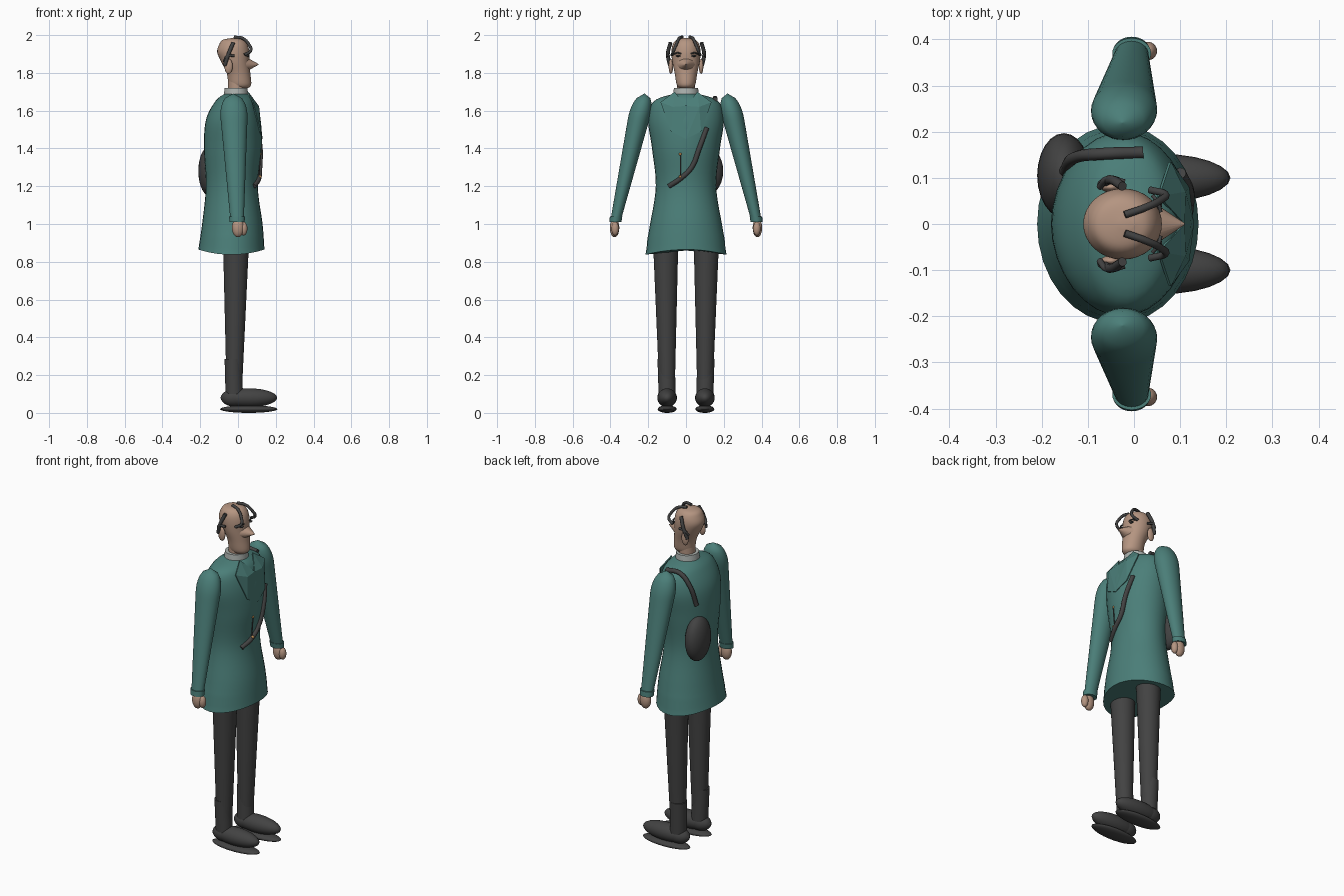
import bpy, bmesh, math
from mathutils import Matrix, Vector

cube = bpy.data.objects.get("Cube")
if cube:
    bpy.data.objects.remove(cube, do_unlink=True)


def material(name, *rgb):
    mat = bpy.data.materials.new(name)
    mat.use_nodes = True
    mat.diffuse_color = (*rgb, 1)
    shader = next(n for n in mat.node_tree.nodes if n.type == "BSDF_PRINCIPLED")
    shader.inputs["Base Color"].default_value = (*rgb, 1)
    return mat


teal = material("teal cloth", .07, .21, .19)
skin = material("skin", .46, .3, .22)
charcoal = material("charcoal", .055, .055, .055)
shirt_grey = material("shirt grey", .42, .45, .43)
brass = material("brass", .5, .25, .08)


def finish(name, bm, mat, mirror=False, smooth=True):
    bmesh.ops.recalc_face_normals(bm, faces=bm.faces)
    mesh = bpy.data.meshes.new(name)
    bm.to_mesh(mesh)
    bm.free()
    mesh.materials.append(mat)
    obj = bpy.data.objects.new(name, mesh)
    bpy.context.collection.objects.link(obj)
    if smooth:
        mesh.shade_smooth()
        mesh.set_sharp_from_angle(angle=math.radians(50))
    if mirror:
        modifier = obj.modifiers.new("mirror", "MIRROR")
        modifier.use_axis = (False, True, False)
        modifier.use_mirror_merge = False
    return obj


def skin_rings(name, rings, mat, mirror=False, rule=None, sides=32):
    """Join horizontal ellipses, each a centre with its depth and width radii."""
    bm = bmesh.new()
    loops = []
    for centre, depth, width in rings:
        angles = [math.tau * i / sides for i in range(sides)]
        loops.append([bm.verts.new(centre + Vector((depth * math.cos(a), width * math.sin(a), 0)))
                      for a in angles])
    for low, high in zip(loops, loops[1:]):
        for i in range(sides):
            bm.faces.new((low[i - 1], low[i], high[i], high[i - 1]))
    bm.faces.new(loops[0])
    bm.faces.new(loops[-1])
    if rule:
        for vert in bm.verts:
            rule(vert.co)
    return finish(name, bm, mat, mirror)


def torso(name, profile, mat, rule=None, steps=6):
    """Smoothly blend a symmetrical profile of (back, front, half width, height)."""
    keys = [Vector(p) for p in profile]
    keys = [keys[0], *keys, keys[-1]]
    blended = []
    for a, b, c, d in zip(keys, keys[1:], keys[2:], keys[3:]):
        for i in range(steps):
            t = i / steps
            blended.append(b + (c - a) * t / 2 + (a - b * 2.5 + c * 2 - d / 2) * t * t
                           + (b * 3 - a - c * 3 + d) / 2 * t ** 3)
    blended.append(keys[-1])
    rings = [(Vector(((back + front) / 2, 0, z)), (front - back) / 2, width)
             for back, front, width, z in blended]
    return skin_rings(name, rings, mat, rule=rule)


def limb(name, bottom, top, low_size, high_size, mat, mirror=True, domed=False, steps=28):
    """A straight taper between two points, optionally with a rounded top."""
    rings = []
    for i in range(steps + 1):
        t = i / steps
        size = Vector(low_size).lerp(Vector(high_size), t)
        if domed:
            size *= max(.02, math.sqrt(1 - max(0, t * 5 - 4) ** 2))
        rings.append((Vector(bottom).lerp(Vector(top), t), size.x, size.y))
    return skin_rings(name, rings, mat, mirror)


def ball(name, place, size, mat, mirror=False):
    bm = bmesh.new()
    matrix = Matrix.Translation(place) @ Matrix.Diagonal((*size, 1))
    bmesh.ops.create_uvsphere(bm, u_segments=24, v_segments=14, radius=1, matrix=matrix)
    return finish(name, bm, mat, mirror)


def tube(name, points, radius, mat=charcoal, paired=False):
    for prefix, side in (("left_", 1), ("right_", -1)) if paired else (("", 1),):
        curve = bpy.data.curves.new(prefix + name, "CURVE")
        curve.dimensions = "3D"
        curve.bevel_depth = radius
        curve.bevel_resolution = 3
        curve.use_fill_caps = True
        curve.materials.append(mat)
        spline = curve.splines.new("BEZIER")
        spline.bezier_points.add(len(points) - 1)
        for knot, (x, y, z) in zip(spline.bezier_points, points):
            knot.co = (x, y * side, z)
            knot.handle_left_type = knot.handle_right_type = "AUTO"
        bpy.context.collection.objects.link(bpy.data.objects.new(prefix + name, curve))


# Long coat, its hem dropping toward the sides
def drop_hem(co):
    if co.z < .9:
        co.z -= .6 * co.y ** 2


torso("coat", [(-.21, .14, .215, .865), (-.19, .13, .19, 1), (-.17, .105, .16, 1.2),
               (-.18, .125, .18, 1.4), (-.17, .12, .2, 1.55), (-.12, .09, .17, 1.65),
               (-.07, .05, .06, 1.69)], teal, drop_hem)

# Sleeves, cuffs and hands
limb("sleeve", (-.005, .37, 1.03), (-.025, .22, 1.69), (.036, .028), (.08, .065), teal,
     domed=True)
limb("cuff", (-.005, .374, 1.01), (-.005, .37, 1.04), (.04, .032), (.042, .033), teal)
ball("hand", (0, .378, .98), (.032, .025, .05), skin, True)
ball("thumb", (.03, .375, .975), (.02, .02, .036), skin, True)

# Trousers, ankle covers, shoes and soles
limb("trouser_leg", (-.02, .1, .1), (-.01, .108, .94), (.04, .04), (.07, .068), charcoal)
limb("ankle_cover", (-.02, .1, .1), (-.025, .105, .285), (.046, .045), (.046, .046), charcoal)
ball("shoe", (.057, .1, .08), (.15, .052, .05), charcoal, True)
ball("heel", (-.02, .1, .08), (.07, .046, .046), charcoal, True)
ball("sole", (.057, .1, .02), (.152, .05, .02), charcoal, True)

# Shirt collar
limb("shirt_collar", (-.012, 0, 1.62), (-.01, 0, 1.72), (.073, .075), (.06, .064), shirt_grey,
     mirror=False)

# Pointed lapels standing off the chest
bm = bmesh.new()
hub = bm.verts.new((.112, .07, 1.62))
rim = [bm.verts.new(p) for p in ((.055, .06, 1.7), (.08, .135, 1.645), (.12, .08, 1.49),
                                 (.13, 0, 1.45), (.11, 0, 1.625))]
for i, vert in enumerate(rim):
    bm.faces.new((hub, rim[i - 1], vert))
lapel = finish("lapel", bm, teal, True, smooth=False)
lapel.modifiers.new("thickness", "SOLIDIFY").thickness = .006

# Neck, head, nose and ears
limb("neck", (-.006, 0, 1.66), (-.006, 0, 1.8), (.047, .046), (.047, .048), skin, mirror=False)
torso("head", [(-.03, .055, .035, 1.72), (-.05, .07, .05, 1.74), (-.06, .065, .06, 1.8),
               (-.09, .06, .073, 1.86), (-.11, .06, .077, 1.91), (-.1, .05, .07, 1.95),
               (-.08, .03, .05, 1.975), (-.03, 0, .01, 1.985)], skin)
bm = bmesh.new()
shape = (Matrix.Translation((.066, 0, 1.845)) @ Matrix.Diagonal((.086, .06, .05, 1))
         @ Matrix.Rotation(math.pi / 2, 4, "Y"))
bmesh.ops.create_cone(bm, cap_ends=True, segments=24, radius1=1, radius2=.04, depth=1,
                      matrix=shape)
finish("nose", bm, skin)
ball("ear", (-.05, .08, 1.835), (.022, .012, .04), skin, True)

# Eyes, brows and strands of hair
ball("eye", (.053, .042, 1.89), (.008, .013, .005), charcoal, True)
tube("brow", [(.058, .026, 1.902), (.052, .046, 1.906), (.04, .062, 1.9)], .004, paired=True)
tube("side_hair", [(-.025, .082, 1.96), (-.05, .096, 1.9), (-.07, .086, 1.84)], .01, paired=True)
tube("temple_hair", [(-.075, .08, 1.86), (-.055, .098, 1.89), (-.02, .09, 1.89)], .007,
     paired=True)
tube("top_hair", [(-.02, .02, 1.99), (.025, .036, 1.983), (.058, .052, 1.95), (.068, .064, 1.92),
                  (.035, .074, 1.895)], .008, paired=True)

# Shoulder bag, strap and coat clasp
ball("bag", (-.152, .105, 1.28), (.058, .092, .13), charcoal)
tube("front_strap", [(.085, -.09, 1.2), (.11, -.03, 1.24), (.116, .03, 1.3), (.118, .07, 1.4),
                     (.1, .11, 1.51)], .013)
tube("back_strap", [(.02, .155, 1.66), (-.07, .152, 1.66), (-.125, .145, 1.6),
                    (-.15, .115, 1.48)], .013)
tube("clasp_cord", [(.12, -.03, 1.37), (.11, -.03, 1.25)], .003)
for label, height in (("upper", 1.37), ("lower", 1.25)):
    ball(label + "_clasp_bead", (.117, -.03, height), (.008, .008, .008), brass)
